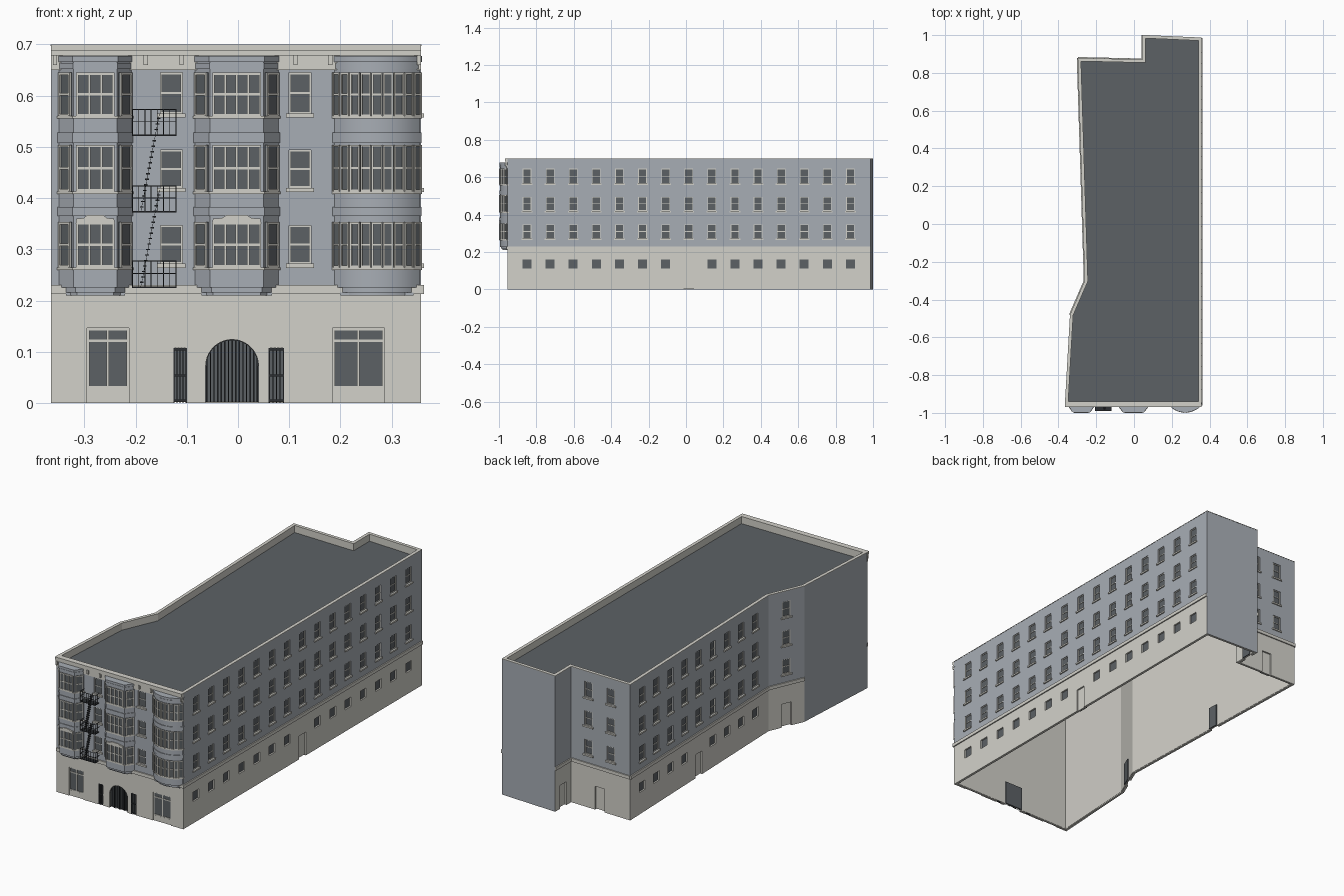
import bpy, bmesh, math
from mathutils import Vector, Matrix

cube = bpy.data.objects.get("Cube")
if cube:
    bpy.data.objects.remove(cube)


def material(name, rgb):
    m = bpy.data.materials.new(name)
    m.use_nodes = True
    m.diffuse_color = (*rgb, 1)
    m.node_tree.nodes["Principled BSDF"].inputs["Base Color"].default_value = (*rgb, 1)
    return m


BLUE = material("blue_grey_render", (.39, .42, .46))
STONE = material("pale_stone", (.65, .64, .59))
DARK = material("dark_slate", (.107, .12, .13))
IRON = material("black_iron", (.025, .028, .032))

parts = {}
UP = Vector((0, 0, 1))


def part(name, *mats):
    """Fetch or start the mesh that collects one kind of part."""
    if name not in parts:
        parts[name] = (bmesh.new(), mats)
    return parts[name][0]


def wall_frame(a, b):
    """Origin, direction along the wall, and outward direction."""
    a, b = Vector((*a, 0)), Vector((*b, 0))
    t = (b - a).normalized()
    return a, t, Vector((t.y, -t.x, 0))


def box(bm, frame, u0, u1, z0, z1, d0, d1):
    o, t, n = frame
    c = o + t * (u0 + u1) / 2 + n * (d0 + d1) / 2 + UP * (z0 + z1) / 2
    m = Matrix((t * (u1 - u0), -n * (d1 - d0), UP * (z1 - z0))).transposed().to_4x4()
    bmesh.ops.create_cube(bm, size=1, matrix=Matrix.Translation(c) @ m)


def bar(bm, p, q, r):
    p, q = Vector(p), Vector(q)
    m = Matrix.Translation((p + q) / 2) @ (q - p).to_track_quat('Z', 'Y').to_matrix().to_4x4()
    bmesh.ops.create_cube(bm, size=1, matrix=m @ Matrix.Diagonal((2 * r, 2 * r, (q - p).length, 1)))


def extrude(bm, pts, vec):
    a = [bm.verts.new(p) for p in pts]
    b = [bm.verts.new(Vector(p) + vec) for p in pts]
    bm.faces.new(a)
    bm.faces.new(b)
    for i in range(len(a)):
        j = (i + 1) % len(a)
        bm.faces.new((a[i], a[j], b[j], b[i]))


def plate(bm, frame, prof, d0, d1):
    o, t, n = frame
    extrude(bm, [o + t * u + UP * z + n * d0 for u, z in prof], n * (d1 - d0))


def offset(poly, d):
    out = []
    for i, p in enumerate(poly):
        n1 = wall_frame(poly[i - 1], p)[2]
        n2 = wall_frame(p, poly[(i + 1) % len(poly)])[2]
        m = (n1 + n2) * d / (1 + n1.dot(n2))
        out.append((p[0] + m.x, p[1] + m.y))
    return out


def slab(bm, poly, d, z0, z1):
    extrude(bm, [(x, y, z0) for x, y in offset(poly, d)], UP * (z1 - z0))


def ring(bm, poly, d_out, d_in, z0, z1, blank=()):
    loops = [[bm.verts.new((x, y, z)) for x, y in offset(poly, d)]
             for d, z in ((d_out, z0), (d_out, z1), (d_in, z1), (d_in, z0))]
    for k in range(4):
        a, b = loops[k], loops[(k + 1) % 4]
        for i in range(len(poly)):
            j = (i + 1) % len(poly)
            f = bm.faces.new((a[i], a[j], b[j], b[i]))
            f.material_index = int(k == 0 and i in blank)


FRONT_Y = -.955
PLAN = [(-.365, FRONT_Y), (.357, FRONT_Y), (.357, .986), (.045, 1), (.045, .87),
        (-.297, .878), (-.26, -.30), (-.338, -.48)]
BLANK = (2, 7)
WALLS = [wall_frame(PLAN[i], PLAN[(i + 1) % 8]) for i in range(8)]
LENGTHS = [(Vector(PLAN[(i + 1) % 8]) - Vector(PLAN[i])).length for i in range(8)]
FRONT = (Vector((0, FRONT_Y, 0)), Vector((1, 0, 0)), Vector((0, -1, 0)))
RIGHT = (Vector((.357, 0, 0)), Vector((0, 1, 0)), Vector((1, 0, 0)))
ROWS = [(.272, .347), (.42, .494), (.565, .645)]

# Shell, roof and parapet
ring(part("base_wall", STONE, BLUE), PLAN, 0, -.012, 0, .23, BLANK)
ring(part("upper_wall", BLUE), PLAN, 0, -.012, .23, .697)
ring(part("inner_lining", STONE), PLAN, -.0135, -.015, .002, .655)
slab(part("roof", DARK), PLAN, -.011, .655, .663)
ring(part("parapet_lining", STONE), PLAN, -.0115, -.015, .66, .697)
ring(part("coping", STONE), PLAN, .001, -.016, .697, .7)
for i in range(8):
    if i not in BLANK:
        box(part("string_course", STONE), WALLS[i], 0, LENGTHS[i] + .006 * (i == 0), .213, .23, -.002, .006)

glass = part("window_glass", DARK)
frames = part("window_frames", STONE)
sills = part("window_sills", STONE)
cut_base, cut_upper = part("base_cutter"), part("upper_cutter")


def window(frame, u0, u1, z0, z1, lights=1, d=-.008, rail=.5, b=.0035):
    box(glass, frame, u0, u1, z0, z1, d - .002, d + .002)
    for k in range(lights + 1):
        u = u0 + b / 2 + (u1 - u0 - b) * k / lights
        box(frames, frame, u - b / 2, u + b / 2, z0, z1, d, d + .005)
    for f in (0, rail, 1):
        z = z0 + b / 2 + (z1 - z0 - b) * f
        box(frames, frame, u0, u1, z - b / 2, z + b / 2, d, d + .0045)


def window_stack(frame, u, w=.046):
    for z0, z1 in ROWS:
        box(cut_upper, frame, u - w / 2, u + w / 2, z0, z1, -.03, .01)
        window(frame, u - w / 2, u + w / 2, z0, z1)
        box(sills, frame, u - w / 2 - .006, u + w / 2 + .006, z0 - .008, z0, -.005, .006)


def small_window(frame, u):
    box(cut_base, frame, u - .024, u + .024, .112, .16, -.03, .01)
    box(glass, frame, u - .024, u + .024, .112, .16, -.011, -.008)


def door(frame, u, w=.054, h=.12):
    box(cut_base, frame, u - w / 2, u + w / 2, -.01, h, -.03, .01)
    box(part("doors", STONE), frame, u - w / 2, u + w / 2, .003, h, -.012, -.008)
    box(part("door_backs", DARK), frame, u - w / 2, u + w / 2, .003, h, -.02, -.0125)


# Side and rear openings
for i in range(15):
    y = -.85 + .1235 * i
    window_stack(RIGHT, y)
    (door if i == 7 else small_window)(RIGHT, y)
for i in range(9):
    u = .103 + .1205 * i
    window_stack(WALLS[5], u)
    (door if i == 4 else small_window)(WALLS[5], u)
window_stack(WALLS[6], LENGTHS[6] / 2)
door(WALLS[6], LENGTHS[6] / 2)
for u in (.1, .23):
    window_stack(WALLS[4], u)
door(WALLS[4], .165)
door(WALLS[3], .065)

# Front flat windows
for x in (-.13, .121):
    window_stack(FRONT, x, .043)

# Shop windows
for u0, u1 in ((-.295, -.213), (.184, .286)):
    box(cut_base, FRONT, u0, u1, -.01, .147, -.03, .01)
    box(frames, FRONT, u0, u1, 0, .028, -.011, -.004)
    window(FRONT, u0, u1, .028, .147, 2, -.009, .8, .005)

# Arched gate and side gates
iron = part("iron_gates", IRON)
MID, RAD, SPRING = -.0115, .0515, .0725
arc = [(MID + RAD * math.cos(math.pi * k / 20), SPRING + RAD * math.sin(math.pi * k / 20)) for k in range(21)]
plate(cut_base, FRONT, arc + [(MID - RAD, -.01), (MID + RAD, -.01)], -.03, .01)
box(part("gate_backs", DARK), FRONT, MID - RAD, MID + RAD, .003, .125, -.02, -.0122)
for k in range(15):
    u = MID + RAD * (k - 7) / 7.3
    top = SPRING + math.sqrt(RAD ** 2 - (u - MID) ** 2)
    box(iron, FRONT, u - .0013, u + .0013, .002, top, -.009, -.006)
for k in range(20):
    (u, z), (v, w) = arc[k], arc[k + 1]
    bar(iron, (u, FRONT_Y + .007, z), (v, FRONT_Y + .007, w), .0013)
for u0, u1 in ((-.126, -.1), (.06, .09)):
    box(cut_base, FRONT, u0, u1, -.01, .108, -.03, .01)
    box(part("gate_backs"), FRONT, u0, u1, .003, .108, -.0125, -.008)
    for k in range(5):
        u = u0 + .001 + (u1 - u0 - .002) * k / 4
        box(iron, FRONT, u - .001, u + .001, 0, .108, -.004, -.001)
    for z in (.005, .054, .105):
        box(iron, FRONT, u0, u1, z - .002, z + .002, -.004, -.001)

# Bay windows: two canted, one curved
BAY_ROWS = [(.265, .353), (.413, .504), (.56, .645)]


def bay(poly, lights, margin, b):
    body, trim = part("bay_walls", BLUE), part("bay_trim", STONE)
    poly = [(poly[0][0], FRONT_Y + .005)] + poly + [(poly[-1][0], FRONT_Y + .005)]
    for d, z0, z1 in ((-.013, .21, .216), (-.007, .216, .226), (0, .226, .67),
                      (.003, .365, .383), (.003, .508, .528), (.002, .652, .664), (.004, .666, .677)):
        slab(body, poly, d, z0, z1)
    for z0, _ in BAY_ROWS:
        slab(trim, poly, .004, z0 - .005, z0)
    for i, n in enumerate(lights):
        p, q = poly[i + 1], poly[i + 2]
        length = (Vector(q) - Vector(p)).length
        for z0, z1 in BAY_ROWS:
            window(wall_frame(p, q), margin, length - margin, z0, z1, n, .001, .5, b)


for x0, xa, xb, x1, n in ((-.349, -.321, -.236, -.208, 3), (-.084, -.055, .05, .079, 4)):
    bay([(x0, FRONT_Y), (xa, -.994), (xb, -.994), (x1, FRONT_Y)], (1, n, 1), .005, .0045)
    c, h = (xa + xb) / 2, (xb - xa) / 2 - .004
    crest = [(-1, .35), (1, .35), (.95, .36), (.6, .361), (.4, .367), (-.4, .367), (-.6, .361), (-.95, .36)]
    plate(part("window_crests", STONE), FRONT, [(c + h * u, z) for u, z in crest], .037, .046)
R, HALF = .108, math.asin(.084 / .108)
angles = [HALF * (2 * k / 9 - 1) for k in range(10)]
bay([(.271 + R * math.sin(a), -.994 + R - R * math.cos(a)) for a in angles], [1] * 9, .0005, .0035)

# Cornice with brackets
cornice = part("cornice", STONE)
for z0, z1, d in ((.65, .678, .005), (.678, .687, .009), (.687, .7, .013)):
    box(cornice, FRONT, -.365, .357, z0, z1, -.002, d)
for x in (-.357, -.18, -.11, .112, .18, .353):
    box(cornice, FRONT, x - .004, x + .004, .66, .679, 0, .013)

# Fire escape: platforms, railings and flights
esc = part("fire_escape", IRON)
X0, X1, Y0, Y1 = -.206, -.121, FRONT_Y - .001, FRONT_Y - .034
LEVELS = (.225, .372, .521)
for z in LEVELS:
    box(esc, FRONT, X0, X1, z, z + .003, .001, .035)
    for h in (.028, .052):
        for p, q in (((X0, Y0), (X0, Y1)), ((X0, Y1), (X1, Y1)), ((X1, Y1), (X1, Y0))):
            bar(esc, (*p, z + h), (*q, z + h), .0009)
    for k in range(8):
        x = X0 + (X1 - X0) * k / 7
        bar(esc, (x, Y1, z), (x, Y1, z + .052), .0008)
    for x in (X0, X1):
        bar(esc, (x, (Y0 + Y1) / 2, z), (x, (Y0 + Y1) / 2, z + .052), .0008)
for low, high in zip(LEVELS, LEVELS[1:]):
    a, b = Vector((-.19, 0, low)), Vector((-.153, 0, high + .045))
    for y in (FRONT_Y - .008, FRONT_Y - .026):
        bar(esc, a + Vector((0, y, 0)), b + Vector((0, y, 0)), .0004)
    for k in range(1, 18):
        p = a.lerp(b, k / 18)
        box(esc, FRONT, p.x - .0035, p.x + .0035, p.z - .0012, p.z + .0012, .008, .026)

# Turn the collected meshes into objects
objs = {}
for name, (bm, mats) in parts.items():
    bmesh.ops.recalc_face_normals(bm, faces=bm.faces)
    me = bpy.data.meshes.new(name)
    bm.to_mesh(me)
    bm.free()
    for m in mats:
        me.materials.append(m)
    objs[name] = bpy.data.objects.new(name, me)
    bpy.context.collection.objects.link(objs[name])

# Cut the openings, and smooth the curved bay
for wall, cutter in (("base_wall", "base_cutter"), ("upper_wall", "upper_cutter")):
    mod = objs[wall].modifiers.new("openings", 'BOOLEAN')
    mod.operation, mod.solver, mod.object = 'DIFFERENCE', 'EXACT', objs[cutter]
    objs[cutter].hide_render = True
    bpy.context.view_layer.objects.active = objs[wall]
    bpy.ops.object.modifier_apply(modifier=mod.name)
    bpy.data.objects.remove(objs[cutter])
bpy.ops.object.select_all(action='DESELECT')
objs["bay_walls"].select_set(True)
bpy.context.view_layer.objects.active = objs["bay_walls"]
bpy.ops.object.shade_smooth_by_angle(angle=math.radians(25))
